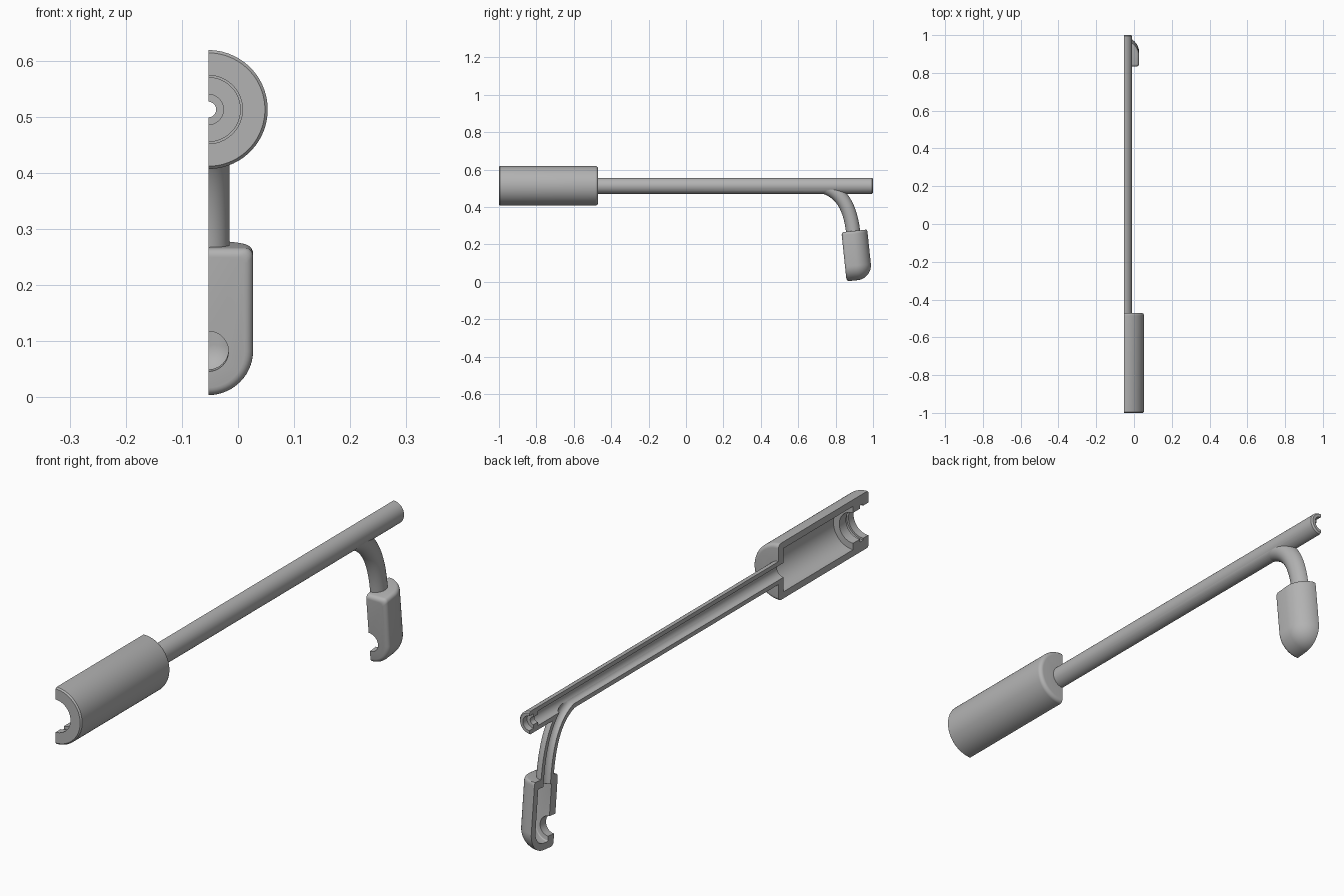
import bpy, bmesh
from math import sin, cos, pi, radians
from mathutils import Vector, Matrix

if "Cube" in bpy.data.objects:
    bpy.data.objects.remove(bpy.data.objects["Cube"])

CUT_X = -0.053      # section plane
AXIS_Z = 0.513      # height of the main tube axis


def loft(name, rings):
    """Skin a closed solid through rings of equal point count."""
    bm = bmesh.new()
    loops = [[bm.verts.new(p) for p in ring] for ring in rings]
    for a, b in zip(loops, loops[1:]):
        n = len(a)
        for i in range(n):
            j = (i + 1) % n
            bm.faces.new((a[i], a[j], b[j], b[i]))
    bm.faces.new(loops[0])
    bm.faces.new(loops[-1])
    bmesh.ops.recalc_face_normals(bm, faces=bm.faces)
    mesh = bpy.data.meshes.new(name)
    bm.to_mesh(mesh)
    bm.free()
    obj = bpy.data.objects.new(name, mesh)
    bpy.context.scene.collection.objects.link(obj)
    return obj


def circle(centre, side, up, r, n=64):
    angles = [2 * pi * (i + 0.5) / n for i in range(n)]
    return [centre + side * (r * cos(a)) + up * (r * sin(a)) for a in angles]


def lathe(name, profile):
    """Turn (y, radius) pairs around the main axis."""
    return loft(name, [circle(Vector((CUT_X, y, AXIS_Z)), Vector((1, 0, 0)),
                              Vector((0, 0, 1)), r) for y, r in profile])


def bent_pipe(name, r, steps=24):
    p = [Vector((CUT_X, y, z)) for y, z in
         ((0.70, 0.515), (0.83, 0.50), (0.885, 0.40), (0.897, 0.23))]
    rings = []
    for i in range(steps + 1):
        t = i / steps
        s = 1 - t
        pos = p[0] * s**3 + p[1] * (3 * s * s * t) + p[2] * (3 * s * t * t) + p[3] * t**3
        tan = ((p[1] - p[0]) * s * s + (p[2] - p[1]) * (2 * s * t) + (p[3] - p[2]) * t * t).normalized()
        side = Vector((1, 0, 0))
        rings.append(circle(pos, side, side.cross(tan), r, 40))
    return loft(name, rings)


# Tilted frame of the lower pod: origin at its top front edge
pod_frame = Matrix.Translation((CUT_X, 0.831, 0.265)) @ Matrix.Rotation(radians(6), 4, 'X')


def u_outline(r, depth, top, base, corner):
    """Flat-topped outline with a half-round bottom."""
    c = min(corner, r * 0.5)
    pts = [(r * cos(a), base + r * sin(a)) for a in (-pi * i / 28 for i in range(29))]
    for sx, start in ((-1, pi), (1, pi / 2)):
        for i in range(6):
            a = start - i * pi / 10
            pts.append((sx * (r - c) + c * cos(a), top - c + c * sin(a)))
    return [pod_frame @ Vector((x, depth, z)) for x, z in pts]


def pod(name, r, front, middle, top, bevel):
    """Flat front, rounded back, half-round bottom."""
    base = -0.184
    rings = []
    for i in range(6):
        a = pi / 2 * i / 5
        inset = bevel * (1 - sin(a))
        rings.append(u_outline(r - inset, front + bevel * (1 - cos(a)), top - inset, base, bevel))
    for i in range(20):
        a = radians(86) * i / 19
        drop = bevel * max(0, i - 16) / 4
        rings.append(u_outline(r * cos(a), middle + r * sin(a), top - drop, base, bevel))
    return loft(name, rings)


def combine(target, tool, operation):
    mod = target.modifiers.new(operation.title(), 'BOOLEAN')
    mod.operation = operation
    mod.solver = 'EXACT'
    mod.object = tool
    bpy.context.view_layer.objects.active = target
    bpy.ops.object.modifier_apply(modifier=mod.name)
    bpy.data.objects.remove(tool)


# Outer shell: wide barrel, long tube, bent pipe and pod
rim = [(-0.485 + 0.015 * sin(a), 0.091 + 0.015 * cos(a)) for a in (pi / 2 * i / 6 for i in range(7))]
shell = lathe("half_section_body", [(-1, 0.101), (-0.995, 0.106)] + rim)
combine(shell, lathe("tube", [(-0.49, 0.043), (0.994, 0.043), (1.0, 0.038)]), 'UNION')
combine(shell, bent_pipe("neck", 0.038), 'UNION')
combine(shell, pod("pod", 0.08, 0.0, 0.059, 0.0, 0.015), 'UNION')

# Stepped bore through barrel and tube
bore = [(-1.05, 0.061), (-0.97, 0.061), (-0.97, 0.068), (-0.95, 0.068),
        (-0.95, 0.057), (-0.91, 0.057), (-0.91, 0.081), (-0.5, 0.081),
        (-0.5, 0.027), (0.95, 0.027), (0.95, 0.014), (0.975, 0.014),
        (0.975, 0.027), (1.05, 0.027)]
combine(shell, lathe("bore", bore), 'DIFFERENCE')

# Hollow neck and pod, with the round port in the pod front
combine(shell, bent_pipe("neck_bore", 0.021), 'DIFFERENCE')
combine(shell, pod("pod_cavity", 0.055, 0.035, 0.059, -0.03, 0.004), 'DIFFERENCE')
port = [circle(pod_frame @ Vector((0, d, -0.184)), Vector((1, 0, 0)),
               pod_frame.to_3x3() @ Vector((0, 0, 1)), 0.036) for d in (-0.05, 0.06)]
combine(shell, loft("port", port), 'DIFFERENCE')

# Slice away the right half
slab = [[(x, y, z) for y, z in ((-2, -1), (2, -1), (2, 2), (-2, 2))] for x in (-1, CUT_X)]
combine(shell, loft("slab", slab), 'DIFFERENCE')

# Material and shading
grey = bpy.data.materials.new("plain_grey")
grey.use_nodes = True
colour = (0.45, 0.45, 0.45, 1)
grey.diffuse_color = colour
grey.node_tree.nodes["Principled BSDF"].inputs["Base Color"].default_value = colour
shell.data.materials.clear()
shell.data.materials.append(grey)
for poly in shell.data.polygons:
    poly.material_index = 0
bpy.ops.object.select_all(action='DESELECT')
shell.select_set(True)
bpy.context.view_layer.objects.active = shell
bpy.ops.object.shade_smooth_by_angle(angle=radians(32))
